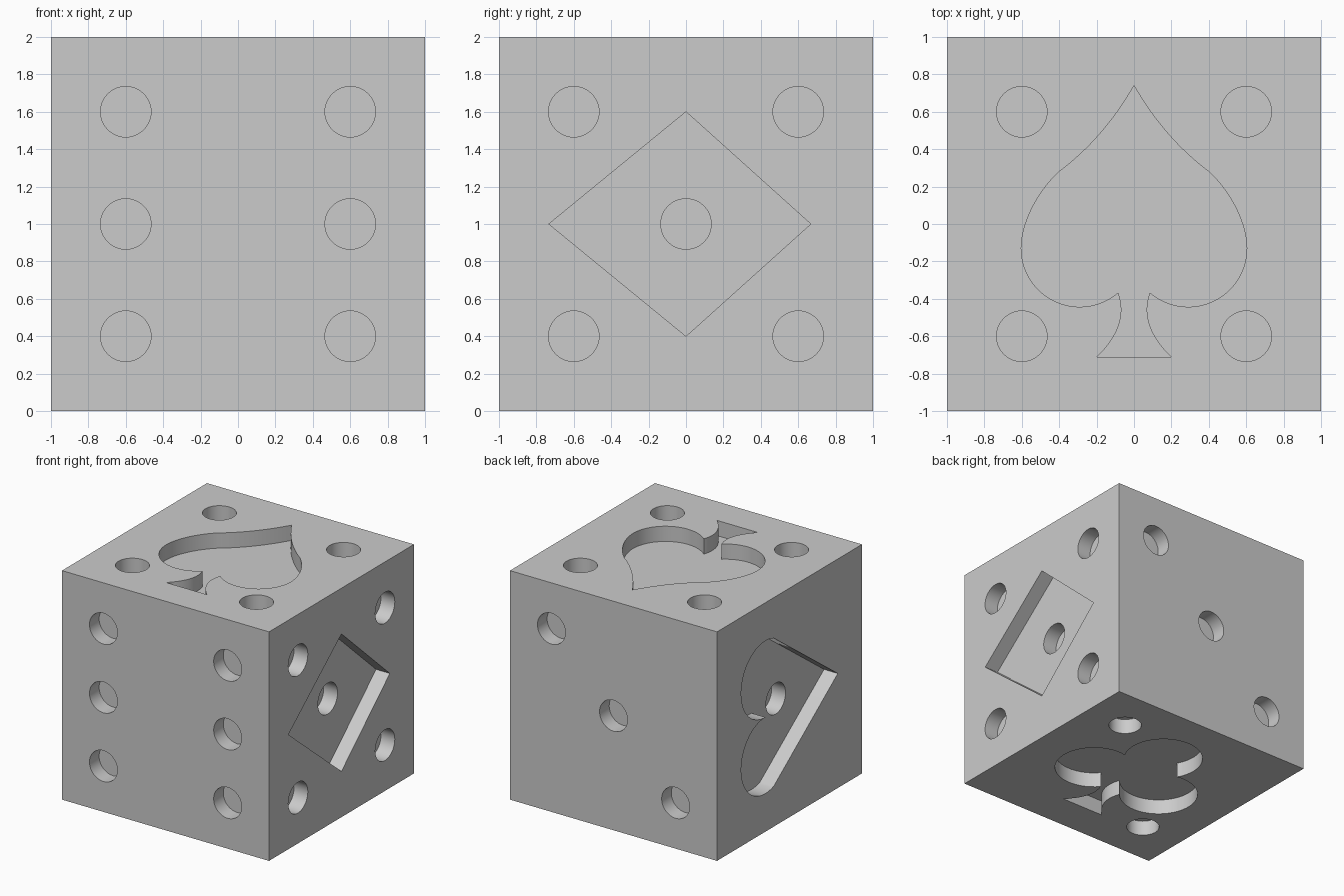
import bpy, bmesh
from math import sin, cos, radians, sqrt, atan2, degrees
from mathutils import Vector, Matrix

if "Cube" in bpy.data.objects:
    bpy.data.objects.remove(bpy.data.objects["Cube"])

HALF = 1.0
DEPTH = 0.133      # depth of one recess
PIP_R = 0.135
PIP_AT = 0.6       # pip offset from the face centre


# Outline helpers
def arc(cx, cy, r, start, end, steps=32):
    angles = [radians(start + (end - start) * i / steps) for i in range(steps + 1)]
    return [(cx + r * cos(a), cy + r * sin(a)) for a in angles]


def bezier(*pts, steps=16):
    out = []
    for i in range(steps + 1):
        level = [Vector(p) for p in pts]
        while len(level) > 1:
            level = [a.lerp(b, i / steps) for a, b in zip(level, level[1:])]
        out.append(tuple(level[0]))
    return out


def tidy(pts):
    """Drop repeated neighbouring points of a closed outline."""
    return [p for i, p in enumerate(pts) if (Vector(p) - Vector(pts[i - 1])).length > 1e-4]


def mirrored(half):
    return tidy(half + [(-x, y) for x, y in reversed(half)])


# Suit outlines
def spade():
    lobe = arc(0.29, -0.13, 0.313, 0, -131)
    return mirrored(bezier((0, 0.74), (0.16, 0.46), (0.4, 0.28))
                    + bezier((0.4, 0.28), (0.53, 0.16), (0.603, -0.01), (0.603, -0.13))
                    + lobe + bezier(lobe[-1], (0.021, -0.54), (0.197, -0.71)))


def club():
    r, side, top = 0.325, Vector((0.35, -0.1)), Vector((0, 0.38))
    gap = side - top
    reach = sqrt(r * r - gap.length_squared / 4)
    cusp = (side + top) / 2 + Vector((-gap.y, gap.x)).normalized() * reach
    top_end = degrees(atan2(*(cusp - top).yx))
    side_start = degrees(atan2(*(cusp - side).yx))
    lobe = arc(*side, r, side_start, -140)
    return mirrored(arc(*top, r, 90, top_end) + lobe
                    + bezier(lobe[-1], (0.03, -0.5), (0.21, -0.667)))


def heart():
    r = 1 / 3
    tangent = 90 - degrees(atan2(3, 4))
    upper = arc(-r, r, r, tangent + 16.26, 270, 48)
    lower = [(x, -y) for x, y in reversed(upper)]
    return tidy([(2 * r, 0)] + upper + lower)


def diamond():
    return [(-0.733, 0), (0, -0.6), (0.667, 0), (0, 0.6)]


# Prism sunk into one face of the die
def add_prism(bm, outline, u, v, depth):
    u, v = Vector(u), Vector(v)
    n = u.cross(v)
    centre = Vector((0, 0, HALF)) + n * HALF
    base = [bm.verts.new(centre + u * a + v * b - n * depth) for a, b in outline]
    cap = bm.faces.new(base)
    ext = bmesh.ops.extrude_face_region(bm, geom=[cap])["geom"]
    moved = [g for g in ext if isinstance(g, bmesh.types.BMVert)]
    bmesh.ops.translate(bm, verts=moved, vec=n * (depth + 0.1))


def make_object(name, bm):
    bmesh.ops.recalc_face_normals(bm, faces=bm.faces)
    mesh = bpy.data.meshes.new(name)
    bm.to_mesh(mesh)
    bm.free()
    obj = bpy.data.objects.new(name, mesh)
    bpy.context.collection.objects.link(obj)
    return obj


# Pip layouts
CENTRE = [(0, 0)]
DIAGONAL = [(-1, 1), (1, -1)]
CORNERS = DIAGONAL + [(-1, -1), (1, 1)]
SIX = CORNERS + [(-1, 0), (1, 0)]

X, Y, Z = (1, 0, 0), (0, 1, 0), (0, 0, 1)
NX, NY = (-1, 0, 0), (0, -1, 0)

# Each face: horizontal axis, vertical axis, pips, suit outline
FACES = [
    (X, Z, SIX, None),                    # front
    (Y, Z, CORNERS + CENTRE, diamond),    # +x side
    (X, Y, CORNERS, spade),               # top
    (NX, Z, DIAGONAL + CENTRE, None),     # back
    (NY, Z, CENTRE, heart),               # -x side
    (NX, Y, DIAGONAL, club),              # bottom
]

pips, suits = bmesh.new(), bmesh.new()
for u, v, layout, suit in FACES:
    if suit:
        add_prism(suits, suit(), u, v, DEPTH)
    for a, b in layout:
        # a pip inside a suit starts from the suit's floor
        depth = DEPTH * 2 if suit and (a, b) == (0, 0) else DEPTH
        circle = arc(a * PIP_AT, b * PIP_AT, PIP_R, 0, 360, 48)[:-1]
        add_prism(pips, circle, u, v, depth)
cutters = [make_object("suit_cutter", suits), make_object("pip_cutter", pips)]

# Die body
body = bmesh.new()
bmesh.ops.create_cube(body, size=2 * HALF, matrix=Matrix.Translation((0, 0, HALF)))
die = make_object("die_body", body)

grey = bpy.data.materials.new("light_grey")
grey.use_nodes = True
colour = (0.6, 0.6, 0.6, 1)
grey.diffuse_color = colour
grey.node_tree.nodes["Principled BSDF"].inputs["Base Color"].default_value = colour
die.data.materials.append(grey)

# Cut the recesses, then remove the cutters
bpy.ops.object.select_all(action="DESELECT")
bpy.context.view_layer.objects.active = die
die.select_set(True)
for cutter in cutters:
    cutter.hide_render = True
    mod = die.modifiers.new(cutter.name, "BOOLEAN")
    mod.operation = "DIFFERENCE"
    mod.solver = "EXACT"
    mod.object = cutter
    bpy.ops.object.modifier_apply(modifier=mod.name)
    bpy.data.objects.remove(cutter)

bpy.ops.object.shade_smooth_by_angle(angle=radians(30))
